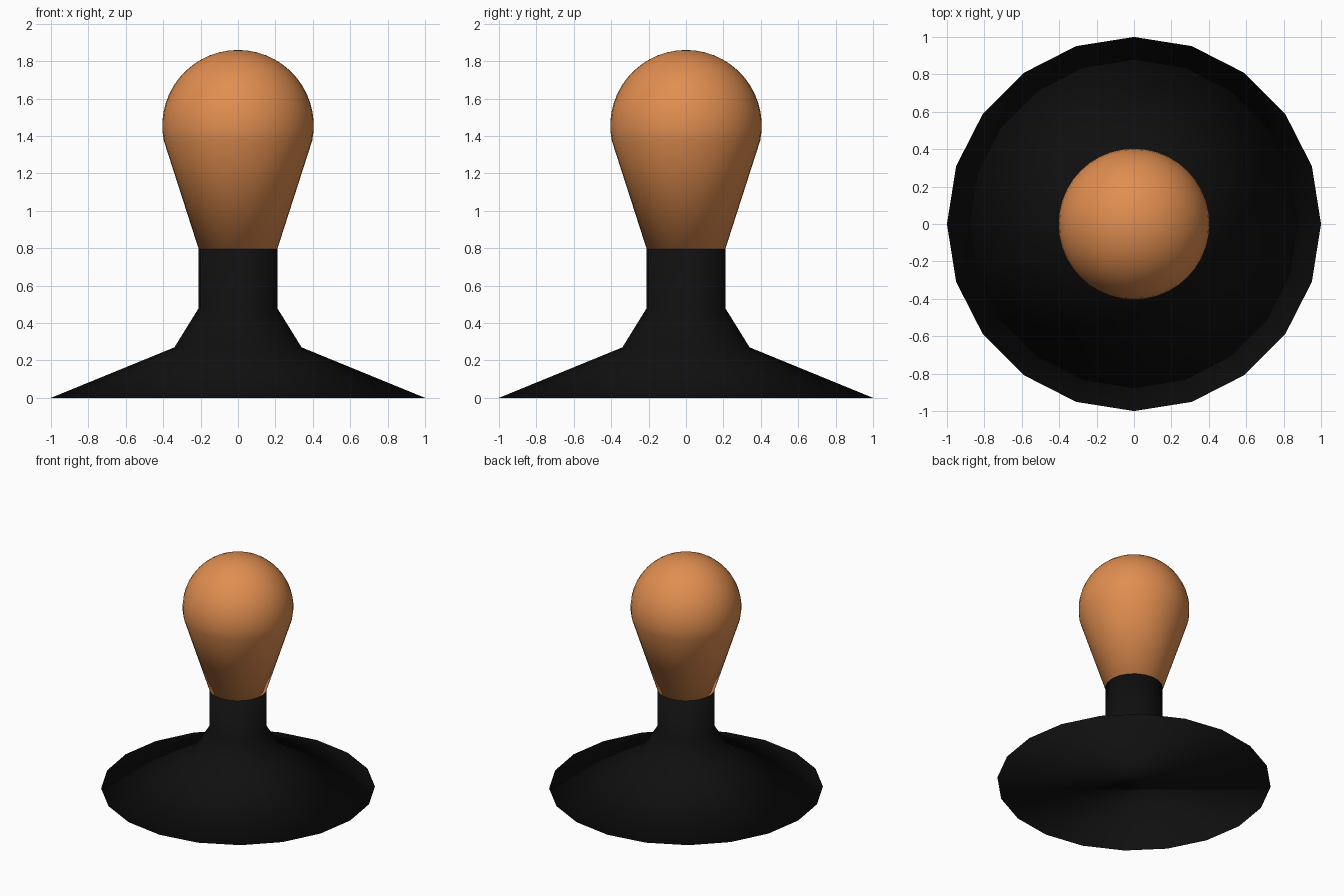
import bpy, bmesh, math

if "Cube" in bpy.data.objects:
    bpy.data.objects.remove(bpy.data.objects["Cube"])

def material(name, color):
    m = bpy.data.materials.new(name)
    m.diffuse_color = (*color, 1)
    m.use_nodes = True
    m.node_tree.nodes["Principled BSDF"].inputs["Base Color"].default_value = m.diffuse_color
    return m

def lathe(name, profile, sides, mat, top_point=None):
    """Revolve (radius, z) rings about z, closing both ends."""
    bm = bmesh.new()
    rings = []
    for r, z in profile:
        rings.append([bm.verts.new((r * math.cos(2 * math.pi * i / sides),
                                    r * math.sin(2 * math.pi * i / sides), z))
                      for i in range(sides)])
    for a, b in zip(rings, rings[1:]):
        for i in range(sides):
            j = (i + 1) % sides
            bm.faces.new((a[i], a[j], b[j], b[i]))
    bm.faces.new(rings[0][::-1])
    if top_point is None:
        bm.faces.new(rings[-1])
    else:
        tip = bm.verts.new((0, 0, top_point))
        for i in range(sides):
            bm.faces.new((rings[-1][i], rings[-1][(i + 1) % sides], tip))
    for f in bm.faces:
        f.smooth = True
    mesh = bpy.data.meshes.new(name)
    bm.to_mesh(mesh)
    bm.free()
    mesh.materials.append(mat)
    ob = bpy.data.objects.new(name, mesh)
    bpy.context.collection.objects.link(ob)
    return ob

black = material("black_rubber", (0.005, 0.005, 0.005))
wood = material("wood", (0.75, 0.27, 0.08))

# Flared foot with a straight neck
lathe("base", [(1, 0), (0.34, 0.27), (0.21, 0.48), (0.21, 0.8)], 20, black)

# Tapered handle ending in a ball
R, cz = 0.405, 1.455
knob = [(0.21, 0.795)]
start = math.radians(-11)
steps = 14
for k in range(steps):
    t = start + (math.pi / 2 - start) * k / steps
    knob.append((R * math.cos(t), cz + R * math.sin(t)))
lathe("handle", knob, 40, wood, cz + R)
